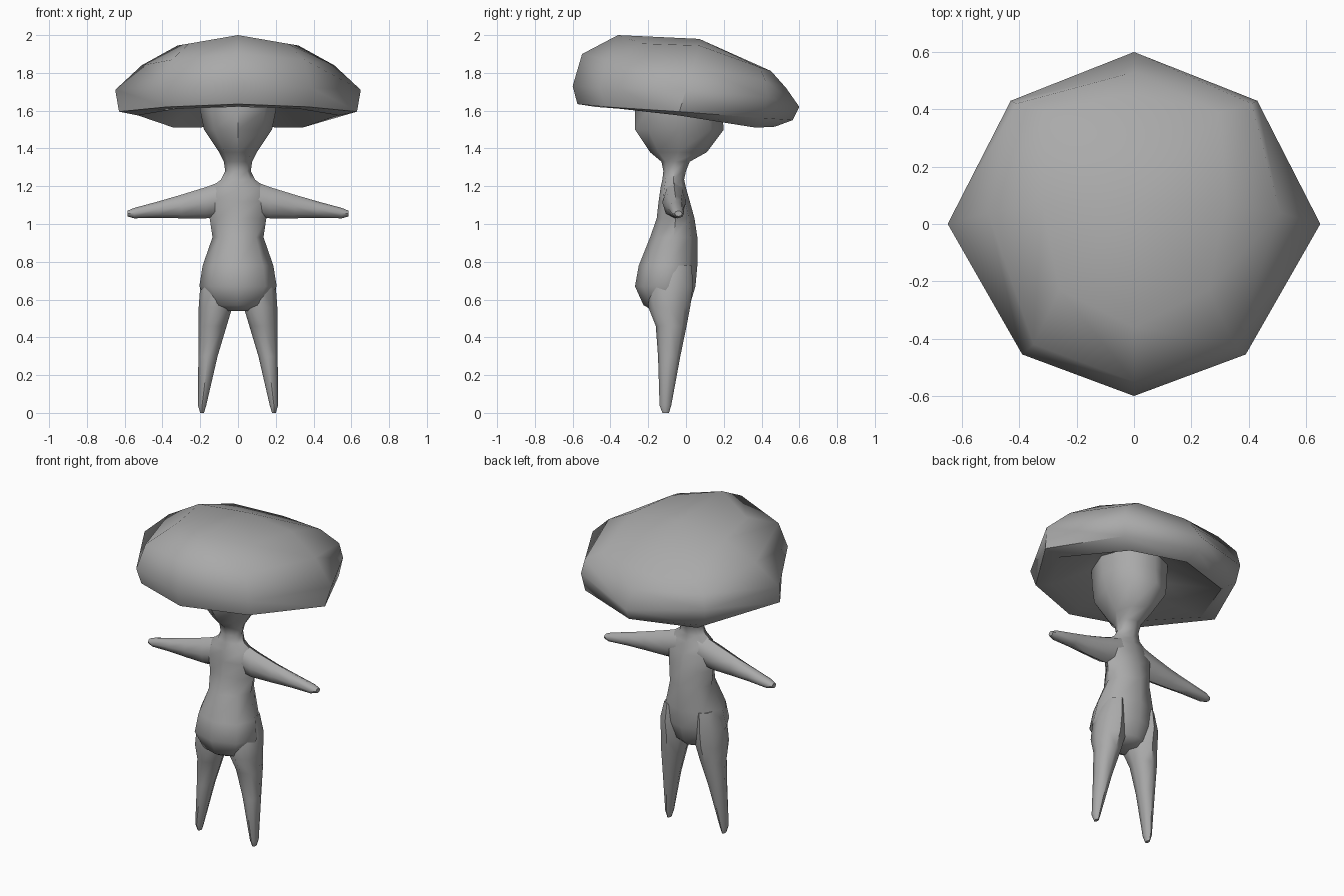
import bpy, bmesh, math

if "Cube" in bpy.data.objects:
    bpy.data.objects.remove(bpy.data.objects["Cube"])

grey = bpy.data.materials.new("mid grey")
grey.diffuse_color = (0.4, 0.4, 0.4, 1)
grey.use_nodes = True
grey.node_tree.nodes["Principled BSDF"].inputs["Base Color"].default_value = grey.diffuse_color


def loft(name, rings, start=None, end=None, smooth=50):
    """Skin a list of equal closed rings; the ends close on a point or a flat face."""
    bm = bmesh.new()
    loops = [[bm.verts.new(p) for p in r] for r in rings]
    n = len(loops[0])
    for a, b in zip(loops, loops[1:]):
        for i in range(n):
            j = (i + 1) % n
            bm.faces.new((a[i], a[j], b[j], b[i]))
    for loop, tip in ((loops[0], start), (loops[-1], end)):
        if tip:
            c = bm.verts.new(tip)
            for i in range(n):
                bm.faces.new((loop[i], loop[(i + 1) % n], c))
        else:
            bm.faces.new(loop)
    bmesh.ops.recalc_face_normals(bm, faces=bm.faces)
    me = bpy.data.meshes.new(name)
    bm.to_mesh(me)
    bm.free()
    me.materials.append(grey)
    ob = bpy.data.objects.new(name, me)
    bpy.context.collection.objects.link(ob)
    bpy.ops.object.select_all(action='DESELECT')
    ob.select_set(True)
    bpy.context.view_layer.objects.active = ob
    bpy.ops.object.shade_smooth_by_angle(angle=math.radians(smooth))
    return ob


def octagon(u0, u1, v0, v1):
    """Eight points filling the box u0..u1, v0..v1."""
    cu, cv, ru, rv = (u0 + u1) / 2, (v0 + v1) / 2, (u1 - u0) / 2, (v1 - v0) / 2
    return [(cu + ru * math.sin(k * math.pi / 4), cv - rv * math.cos(k * math.pi / 4))
            for k in range(8)]


def mirror_ring(half):
    """Complete a ring given from front centre to back centre."""
    return half + [(-x, y, z) for x, y, z in half[-2:0:-1]]


def shrink(ring, s, z, blend):
    """Scale a ring inward and pull its heights toward z."""
    return [(x * s, y * s - 0.02, h + (z - h) * blend) for x, y, h in ring]


# Cap: crown, shoulder, widest line, lower edge, inner lip, then the hollow underside
crown = mirror_ring([(0, -.36, 2.0), (.26, -.23, 1.955), (.32, .07, 1.945),
                     (.30, .39, 1.83), (0, .45, 1.81)])
shoulder = mirror_ring([(0, -.55, 1.90), (.35, -.42, 1.87), (.51, .04, 1.84),
                        (.41, .42, 1.76), (0, .53, 1.72)])
widest = mirror_ring([(0, -.60, 1.73), (.39, -.455, 1.72), (.65, 0, 1.71),
                      (.43, .43, 1.67), (0, .60, 1.62)])
edge = mirror_ring([(0, -.575, 1.635), (.375, -.425, 1.62), (.63, -.035, 1.595),
                    (.415, .41, 1.56), (0, .565, 1.55)])
lip = mirror_ring([(0, -.48, 1.62), (.32, -.35, 1.61), (.53, -.04, 1.575),
                   (.34, .37, 1.51), (0, .47, 1.515)])
loft("mushroom_cap",
     [crown, shoulder, widest, edge, lip, shrink(lip, .5, 1.70, 1)],
     start=(0, .07, 1.98), end=(0, -.02, 1.72))

# Torso, neck and head in one skin: height, half width, front y, back y
torso = [(.54, .07, -.17, -.01), (.57, .15, -.225, .02), (.67, .205, -.27, .05),
         (.78, .187, -.25, .06), (.93, .135, -.19, .06), (1.03, .15, -.155, .045),
         (1.12, .17, -.145, .02), (1.19, .15, -.135, .0), (1.235, .09, -.125, -.01),
         (1.28, .068, -.12, .0), (1.33, .075, -.13, .02), (1.38, .10, -.19, .11),
         (1.50, .18, -.27, .20), (1.60, .20, -.27, .19), (1.71, .21, -.27, .19)]
loft("body_and_head",
     [[(x, y, z) for x, y in octagon(-w, w, f, b)] for z, w, f, b in torso])

# Limbs: sections along the length, each with its box limits
arm = [(.05, -.12, .0, 1.05, 1.24), (.17, -.125, .0, 1.03, 1.195),
       (.30, -.105, -.01, 1.03, 1.155), (.42, -.09, -.01, 1.033, 1.12),
       (.55, -.075, -.01, 1.03, 1.085), (.585, -.06, -.02, 1.04, 1.07)]
leg = [(.78, .06, .165, -.16, .03), (.67, .04, .2, -.19, .037),
       (.56, .03, .208, -.2, .022), (.46, .06, .21, -.16, .003),
       (.30, .108, .21, -.148, -.03), (.04, .168, .212, -.14, -.078),
       (.0, .18, .2, -.125, -.09)]
for side, s in (("left", 1), ("right", -1)):
    loft(side + "_arm", [[(s * x, y, z) for y, z in octagon(*box)] for x, *box in arm])
    loft(side + "_leg", [[(s * x, y, z) for x, y in octagon(*box)] for z, *box in leg])
